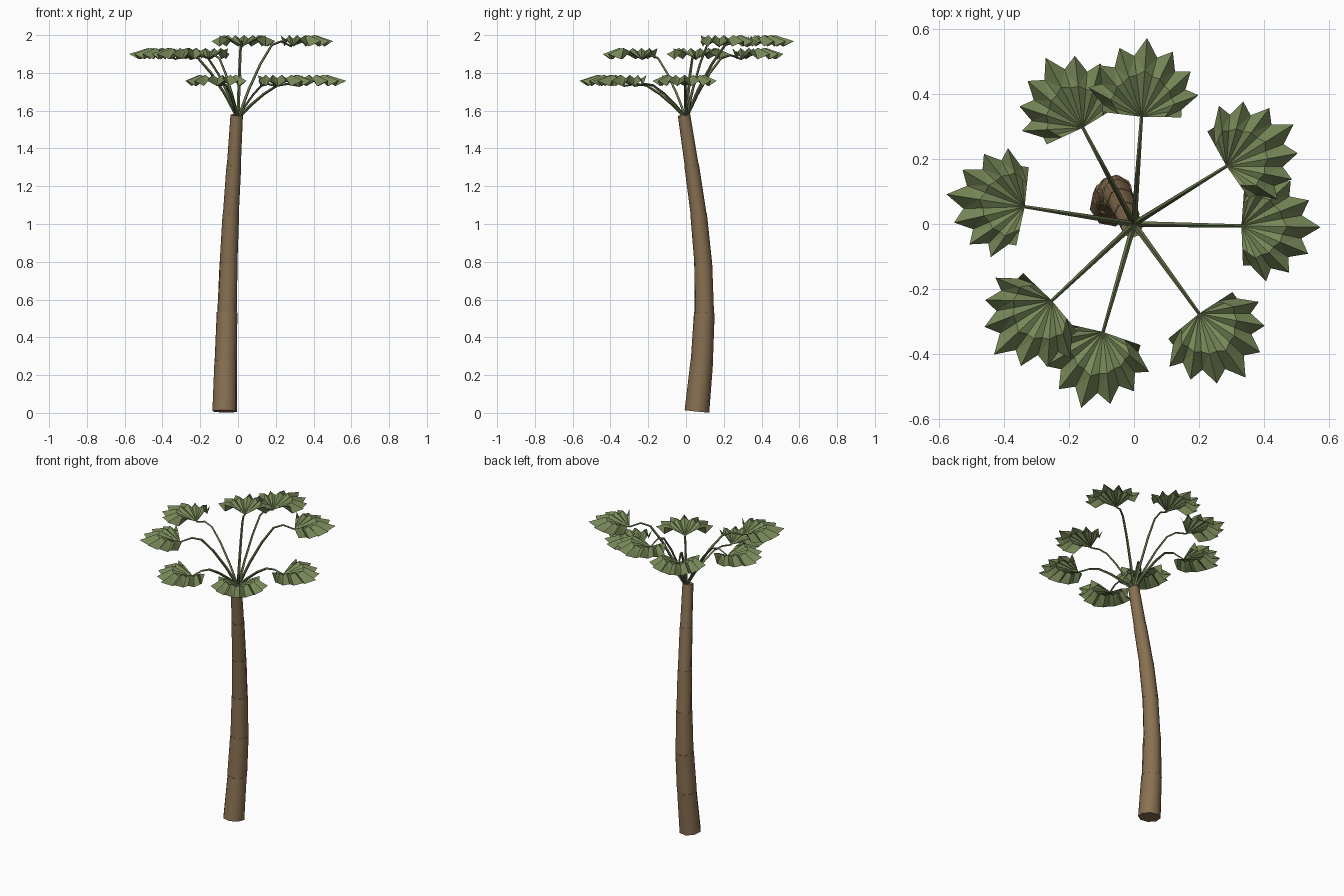
import bpy, bmesh
from math import radians, sin, cos
from mathutils import Vector, Matrix

old = bpy.data.objects.get("Cube")
if old:
    bpy.data.objects.remove(old, do_unlink=True)


def material(name, rgb):
    m = bpy.data.materials.new(name)
    m.use_nodes = True
    color = (*rgb, 1)
    m.diffuse_color = color
    bsdf = m.node_tree.nodes["Principled BSDF"]
    bsdf.inputs["Base Color"].default_value = color
    bsdf.inputs["Roughness"].default_value = 0.9
    return m


bark = material("brown bark", (0.25, 0.165, 0.085))
leaf_green = material("leaf green", (0.19, 0.25, 0.10))
stem_green = material("stem green", (0.13, 0.17, 0.07))


def finish(bm, name, mat, smooth=False):
    mesh = bpy.data.meshes.new(name)
    bm.to_mesh(mesh)
    bm.free()
    mesh.materials.append(mat)
    obj = bpy.data.objects.new(name, mesh)
    bpy.context.collection.objects.link(obj)
    if smooth:
        bpy.ops.object.select_all(action="DESELECT")
        obj.select_set(True)
        bpy.context.view_layer.objects.active = obj
        bpy.ops.object.shade_smooth_by_angle(angle=radians(50))
    return obj


# Trunk: stacked tapered segments, each square to its own axis
trunk_path = [Vector(p) for p in (
    (-0.07, 0.058, 0.01), (-0.065, 0.084, 0.275), (-0.058, 0.097, 0.53),
    (-0.05, 0.091, 0.795), (-0.038, 0.067, 1.05), (-0.022, 0.03, 1.31),
    (-0.007, -0.01, 1.575))]
trunk_radii = [0.067, 0.059, 0.053, 0.047, 0.042, 0.037, 0.031]
bm = bmesh.new()
for i in range(len(trunk_path) - 1):
    a, b = trunk_path[i], trunk_path[i + 1]
    axis = b - a
    place = Matrix.Translation((a + b) / 2) @ axis.to_track_quat("Z", "Y").to_matrix().to_4x4()
    bmesh.ops.create_cone(bm, cap_ends=True, segments=8, radius1=trunk_radii[i],
                          radius2=trunk_radii[i + 1] + 0.002, depth=axis.length + 0.004,
                          matrix=place @ Matrix.Rotation(radians(22.5), 4, "Z"))
finish(bm, "trunk", bark, smooth=True)


# Stem: four-sided tapering tube that arches out to the leaf
STEM_SHAPE = [(0, 0), (0.2, 0.4), (0.42, 0.76), (0.63, 1.02), (0.8, 1.07), (1, 1)]
CROWN_Z = 1.56


def add_stem(name, angle, reach, height):
    out = Vector((cos(angle), sin(angle), 0))
    side = Vector((-sin(angle), cos(angle), 0))
    pts = [out * reach * f + Vector((0, 0, CROWN_Z + (height - CROWN_Z) * h))
           for f, h in STEM_SHAPE]
    bm = bmesh.new()
    rings = []
    for i, p in enumerate(pts):
        tangent = (pts[min(i + 1, len(pts) - 1)] - pts[max(i - 1, 0)]).normalized()
        up = tangent.cross(side)
        r = 0.009 - 0.0008 * i
        rings.append([bm.verts.new(p + d * r) for d in (side, up, -side, -up)])
    for lo, hi in zip(rings, rings[1:]):
        for k in range(4):
            n = (k + 1) % 4
            bm.faces.new((lo[k], lo[n], hi[n], hi[k]))
    bm.faces.new(rings[0])
    bm.faces.new(rings[-1])
    bmesh.ops.recalc_face_normals(bm, faces=bm.faces)
    finish(bm, name, stem_green, smooth=True)


# Leaf: pleated fan rising from the hub, then drooping to pointed tips
TIP_LENGTHS = [0.243, 0.222, 0.205, 0.187, 0.122]
FAN_STEP = 21.7


def add_leaf(name, angle, reach, height):
    hub_at = Vector((cos(angle) * reach, sin(angle) * reach, height))

    def point(a, r, z):
        return bm.verts.new(hub_at + Vector((cos(a) * r, sin(a) * r, z)))

    bm = bmesh.new()
    hub = bm.verts.new(hub_at)
    middle, rim = [], []
    for k in range(-8, 9):
        a = angle + radians(FAN_STEP * k / 2)
        n = abs(k) // 2
        if k % 2 == 0:
            length = TIP_LENGTHS[n]
            end = abs(k) == 8
            middle.append(point(a, length * 0.58, 0.04 if end else 0.06))
            rim.append(point(a, length, 0.058 if end else 0.028))
        else:
            length = (TIP_LENGTHS[n] + TIP_LENGTHS[n + 1]) / 2
            middle.append(point(a, length * 0.55, 0.042))
            rim.append(point(a, length * 0.81, 0.0))
    for i in range(len(rim) - 1):
        bm.faces.new((hub, middle[i], middle[i + 1]))
        # split each panel along its tip ray
        if i % 2 == 0:
            bm.faces.new((middle[i], rim[i], rim[i + 1]))
            bm.faces.new((middle[i], rim[i + 1], middle[i + 1]))
        else:
            bm.faces.new((middle[i], rim[i], middle[i + 1]))
            bm.faces.new((rim[i], rim[i + 1], middle[i + 1]))
    finish(bm, name, leaf_green)


# Crown: direction in degrees, reach and hub height of each frond
LOW, MID, HIGH = 1.73, 1.872, 1.94
fronds = [(-1, 0.33, LOW), (-54, 0.34, LOW), (-106, 0.345, LOW),
          (-137, 0.345, MID), (171, 0.34, MID), (118, 0.335, MID),
          (86, 0.33, HIGH), (32, 0.335, HIGH)]
for i, (degrees, reach, height) in enumerate(fronds, 1):
    add_stem(f"leaf_stem_{i}", radians(degrees), reach, height)
    add_leaf(f"fan_leaf_{i}", radians(degrees), reach, height)
